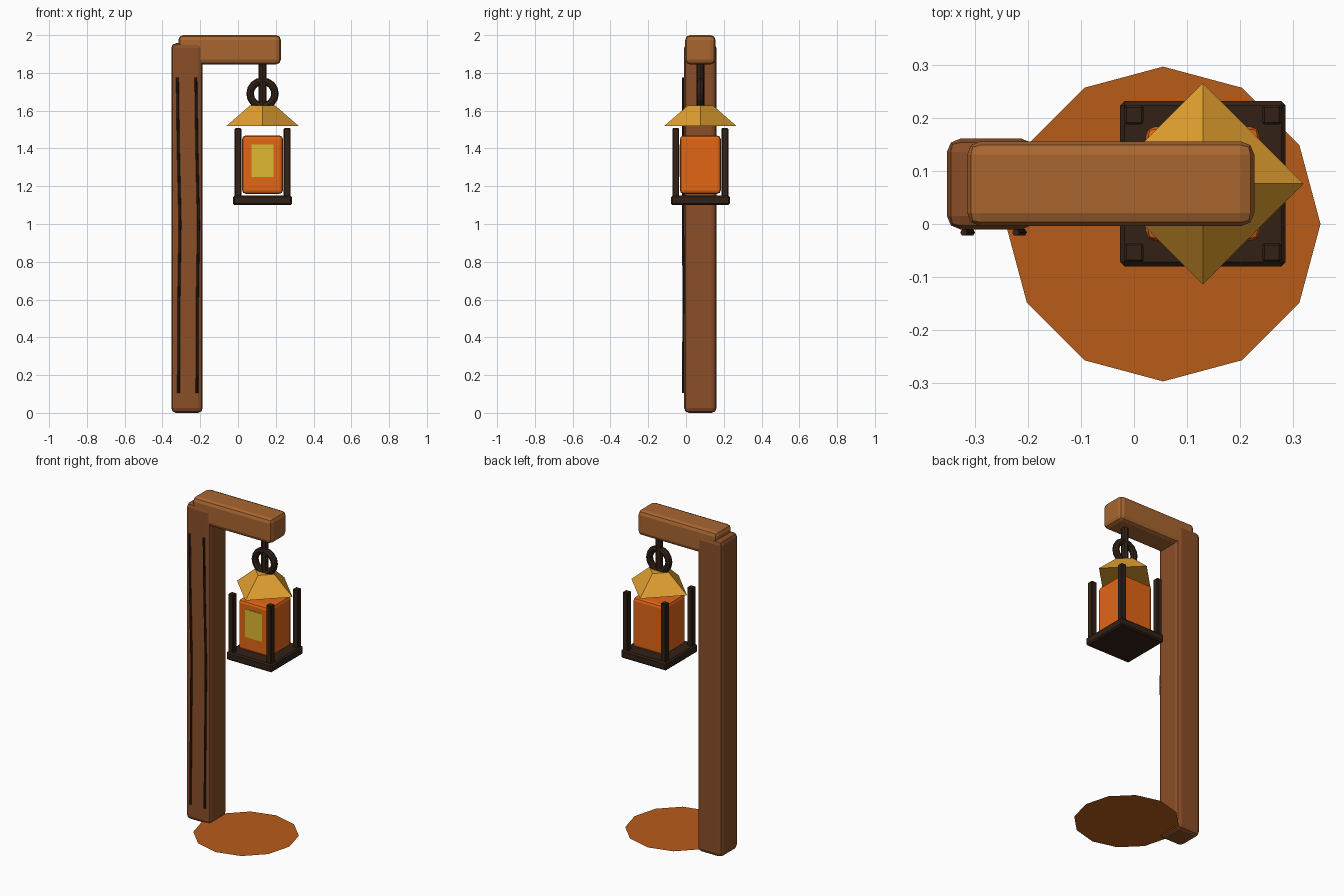
import bpy, bmesh, math
from mathutils import Matrix, Vector

if "Cube" in bpy.data.objects:
    bpy.data.objects.remove(bpy.data.objects["Cube"])


def material(name, r, g, b):
    m = bpy.data.materials.new(name)
    m.diffuse_color = [((c / 255 + 0.055) / 1.055) ** 2.4 for c in (r, g, b)] + [1]
    m.use_nodes = True
    m.node_tree.nodes["Principled BSDF"].inputs["Base Color"].default_value = m.diffuse_color
    return m


WOOD = material("wood", 138, 78, 40)
BEAM = material("beam_wood", 168, 102, 48)
IRON = material("iron", 50, 33, 22)
GLASS = material("glass", 226, 102, 22)
GLOW = material("glow", 224, 184, 50)
BRASS = material("brass", 226, 160, 48)
POOL = material("light_pool", 184, 92, 26)


def add(name, bm, mat):
    bmesh.ops.recalc_face_normals(bm, faces=bm.faces)
    me = bpy.data.meshes.new(name)
    bm.to_mesh(me)
    bm.free()
    me.materials.append(mat)
    ob = bpy.data.objects.new(name, me)
    bpy.context.collection.objects.link(ob)
    return ob


def box(name, lo, hi, mat, bevel=0.0, segments=2):
    lo, hi = Vector(lo), Vector(hi)
    bm = bmesh.new()
    bmesh.ops.create_cube(bm, size=1, matrix=Matrix.Translation((lo + hi) / 2)
                          @ Matrix.Diagonal((*(hi - lo), 1)))
    ob = add(name, bm, mat)
    if bevel:
        mod = ob.modifiers.new("bevel", "BEVEL")
        mod.width, mod.segments = bevel, segments
    return ob


def cone(name, sides, r1, r2, z1, z2, x, y, mat):
    bm = bmesh.new()
    bmesh.ops.create_cone(bm, cap_ends=True, segments=sides, radius1=r1, radius2=r2,
                          depth=z2 - z1, matrix=Matrix.Translation((x, y, (z1 + z2) / 2)))
    return add(name, bm, mat)


def crack(name, points, radius, mat):
    # hexagonal tube swept up a slightly wandering path
    bm = bmesh.new()
    rings = []
    for p in points:
        rings.append([bm.verts.new((p[0] + radius * math.cos(a), p[1] + radius * math.sin(a), p[2]))
                      for a in (math.tau * i / 6 for i in range(6))])
    for a, b in zip(rings, rings[1:]):
        for i in range(6):
            j = (i + 1) % 6
            bm.faces.new((a[i], a[j], b[j], b[i]))
    bm.faces.new(rings[0])
    bm.faces.new(rings[-1])
    return add(name, bm, mat)


CX, CY = 0.13, 0.076

# wooden post and arm
box("post", (-0.353, -0.01, 0), (-0.187, 0.161, 1.957), WOOD, 0.025)
box("arm", (-0.315, -0.004, 1.845), (0.227, 0.156, 2.0), BEAM, 0.025)

# dark grain lines on the post front
for side, x in (("left", -0.321), ("right", -0.223)):
    crack(side + "_grain", [(x, -0.016, 1.775), (x + 0.005, -0.016, 1.4), (x + 0.014, -0.016, 1.0),
                            (x + 0.008, -0.012, 0.6), (x + 0.006, -0.016, 0.105)], 0.007, IRON)

# hanger rod and ring
cone("hanger_rod", 8, 0.021, 0.021, 1.60, 1.86, CX, CY, IRON)
bm = bmesh.new()
N, M = 16, 8
grid = []
for i in range(N):
    a = math.tau * i / N
    row = []
    for k in range(M):
        b = math.tau * k / M
        r = 0.066 + 0.02 * math.cos(b)
        row.append(bm.verts.new((CX + r * math.cos(a), CY + 0.02 * math.sin(b), 1.69 + r * math.sin(a))))
    grid.append(row)
for i in range(N):
    for k in range(M):
        p, q = grid[i], grid[(i + 1) % N]
        bm.faces.new((p[k], q[k], q[(k + 1) % M], p[(k + 1) % M]))
add("hanger_ring", bm, IRON)

# four-sided lantern roof
cone("lantern_roof", 4, 0.19, 0.066, 1.52, 1.628, CX, CY, BRASS)

# lantern base, glass and glowing pane
box("lantern_base", (CX - 0.156, CY - 0.156, 1.10), (CX + 0.156, CY + 0.156, 1.15), IRON, 0.008, 1)
box("lantern_glass", (CX - 0.108, CY - 0.108, 1.16), (CX + 0.108, CY + 0.108, 1.468), GLASS, 0.018)
box("glow_pane", (CX - 0.058, CY - 0.111, 1.25), (CX + 0.058, CY - 0.1, 1.422), GLOW)

# corner bars
for sx in (-1, 1):
    for sy in (-1, 1):
        x, y = CX + sx * 0.13, CY + sy * 0.13
        box("corner_bar", (x - 0.018, y - 0.018, 1.13), (x + 0.018, y + 0.018, 1.507), IRON, 0.004, 1)

# flat pool of light on the ground
bm = bmesh.new()
bmesh.ops.create_circle(bm, cap_ends=True, segments=12, radius=0.297,
                        matrix=Matrix.Translation((0.055, 0, 0.014)))
add("light_pool", bm, POOL)
